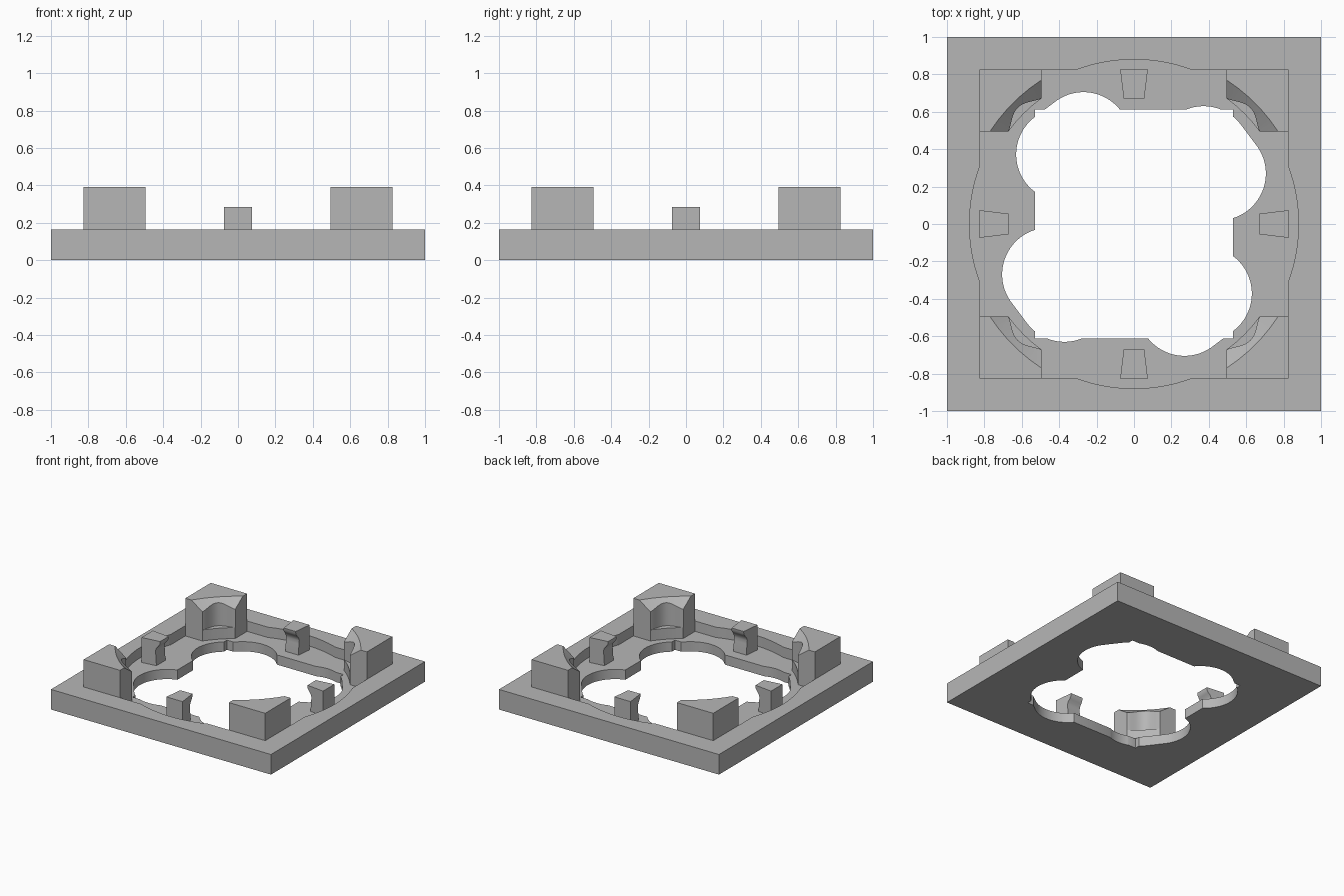
import bpy, bmesh, math
from mathutils import Vector, Matrix
from mathutils.geometry import convex_hull_2d

if "Cube" in bpy.data.objects:
    bpy.data.objects.remove(bpy.data.objects["Cube"], do_unlink=True)

grey = bpy.data.materials.new("plain grey")
grey.use_nodes = True
colour = (0.47, 0.47, 0.47, 1)
grey.diffuse_color = colour
grey.node_tree.nodes["Principled BSDF"].inputs["Base Color"].default_value = colour

FLOOR, DECK, TOP, CLIP_TOP = 0.08, 0.165, 0.39, 0.285
POCKET, BLOCK_IN = 0.825, 0.495


def loft(name, lower, upper):
    """Solid between two matching loops of 3D points."""
    bm = bmesh.new()
    a = [bm.verts.new(p) for p in lower]
    b = [bm.verts.new(p) for p in upper]
    bm.faces.new(a[::-1])
    bm.faces.new(b)
    for i in range(len(a)):
        j = (i + 1) % len(a)
        bm.faces.new((a[i], a[j], b[j], b[i]))
    bmesh.ops.recalc_face_normals(bm, faces=bm.faces)
    mesh = bpy.data.meshes.new(name)
    bm.to_mesh(mesh)
    bm.free()
    mesh.materials.append(grey)
    obj = bpy.data.objects.new(name, mesh)
    bpy.context.collection.objects.link(obj)
    return obj


def prism(name, outline, z0, z1):
    return loft(name, [(x, y, z0) for x, y in outline], [(x, y, z1) for x, y in outline])


def rect(x0, y0, x1, y1):
    return [(x0, y0), (x1, y0), (x1, y1), (x0, y1)]


def circle(r, cx=0, cy=0, n=96):
    return [(cx + r * math.cos(math.tau * i / n), cy + r * math.sin(math.tau * i / n)) for i in range(n)]


def cut(obj, cutter):
    cutter.hide_render = True
    mod = obj.modifiers.new("cut", "BOOLEAN")
    mod.operation = "DIFFERENCE"
    mod.solver = "EXACT"
    mod.object = cutter
    bpy.context.view_layer.objects.active = obj
    bpy.ops.object.modifier_apply(modifier=mod.name)
    bpy.data.objects.remove(cutter, do_unlink=True)


def quarter_turns(obj, names):
    """Turn copies of a part about the centre, one for each name."""
    parts = [obj]
    for k, name in enumerate(names):
        if k:
            copy = obj.copy()
            copy.data = obj.data.copy()
            copy.data.transform(Matrix.Rotation(k * math.pi / 2, 4, "Z"))
            bpy.context.collection.objects.link(copy)
            parts.append(copy)
        parts[-1].name = name
    return parts


# Base plate with a square pocket bulging into a circle
plate = prism("base_plate", rect(-1, -1, 1, 1), 0, DECK)
cut(plate, prism("pocket_square", rect(-POCKET, -POCKET, POCKET, POCKET), FLOOR, 0.5))
cut(plate, prism("pocket_round", circle(0.88), FLOOR, 0.5))

# Through hole: a rectangle and four turned double lobes
cut(plate, prism("hole_middle", rect(-0.53, -0.613, 0.53, 0.613), -0.2, 0.5))
lobes = circle(0.25, 0.455, 0.27) + circle(0.25, 0.372, 0.38)
hull = [lobes[i] for i in convex_hull_2d([Vector(p) for p in lobes])]
for k in range(4):
    turn = Matrix.Rotation(k * math.pi / 2, 2)
    cut(plate, prism("hole_lobe", [tuple(turn @ Vector(p)) for p in hull], -0.2, 0.5))

# Corner block with a curved inner wall and a conical lead-in
block = prism("corner_block", rect(BLOCK_IN, BLOCK_IN, POCKET, POCKET), FLOOR - 0.01, TOP)
cut(block, prism("inner_wall", circle(0.834), 0, 0.6))
cone_low, cone_high = circle(0.80), circle(0.955)
cut(block, loft("lead_in", [(x, y, 0.29) for x, y in cone_low], [(x, y, 0.425) for x, y in cone_high]))

# Rounded recess in the middle of the block's inner wall
half = 0.125
outline = []
for i in range(25):
    t = half * (1 - i / 12)
    bulge = 0.5 + 0.5 * math.cos(math.pi * t / half)
    outline.append((math.sqrt(0.834 ** 2 - t * t) + 0.045 * bulge ** 0.7, t))
outline += [(0.6, -half), (0.6, half)]
diagonal = Matrix.Rotation(math.pi / 4, 2)
cut(block, prism("recess", [tuple(diagonal @ Vector(p)) for p in outline], 0.17, 0.6))

# Clip: tapered in plan, with a hooked inner face
profile = [(0.67, CLIP_TOP), (0.672, 0.262), (0.685, 0.242), (0.702, 0.222), (0.71, 0.195),
           (0.706, 0.17), (0.70, FLOOR - 0.01), (POCKET, FLOOR - 0.01), (POCKET, CLIP_TOP)]


def clip_side(sign):
    return [(r, sign * (0.055 + (r - 0.67) * 0.12), z) for r, z in profile]


clip = loft("clip", clip_side(-1), clip_side(1))

parts = [plate]
parts += quarter_turns(block, ["back_left_block", "back_right_block", "front_right_block", "front_left_block"])
parts += quarter_turns(clip, ["left_clip", "back_clip", "right_clip", "front_clip"])

bpy.ops.object.select_all(action="DESELECT")
for part in parts:
    part.select_set(True)
bpy.context.view_layer.objects.active = plate
bpy.ops.object.shade_smooth_by_angle(angle=math.radians(30))
